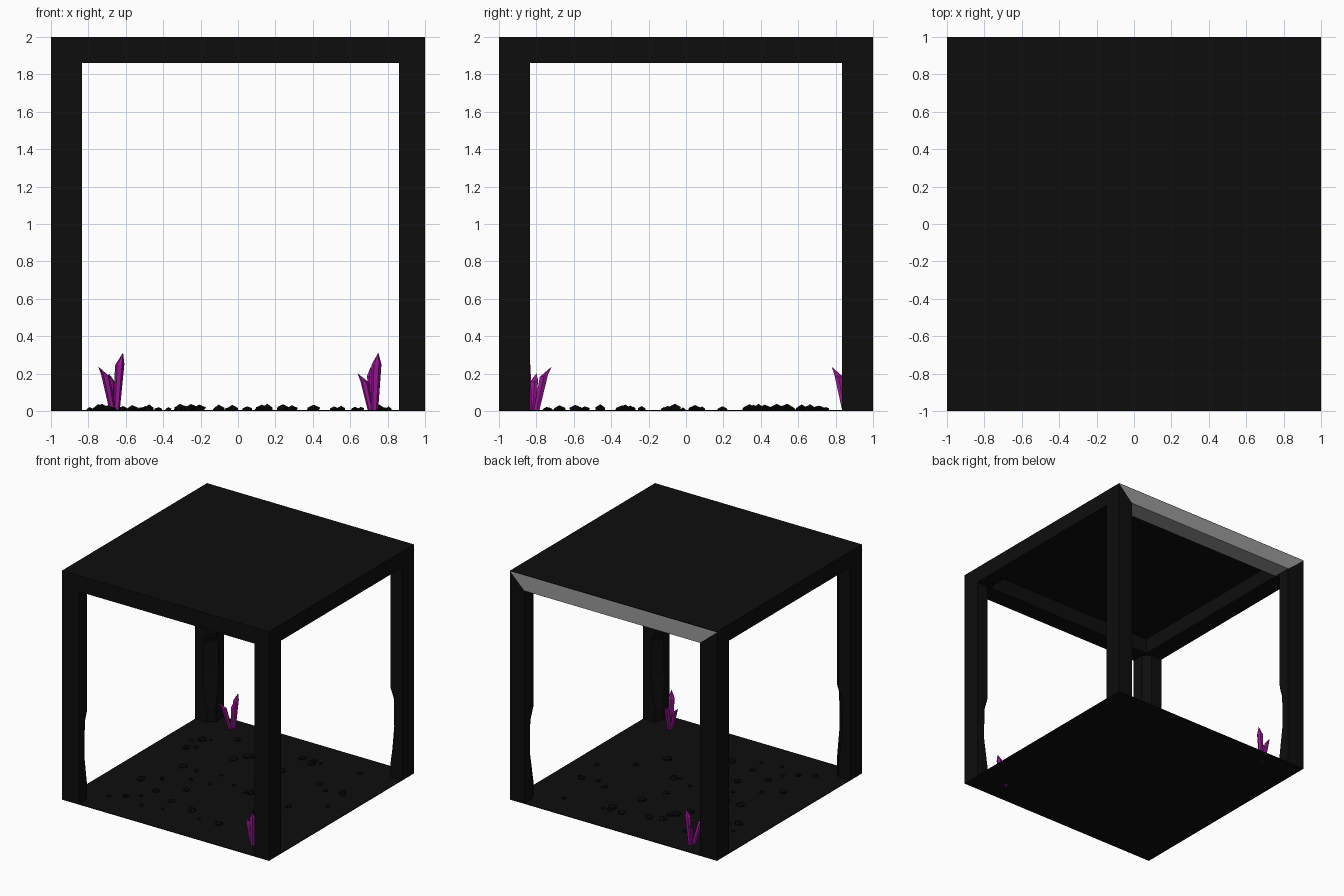
import bpy
import bmesh
import random
from math import cos, sin, tau
from mathutils import Vector

random.seed(7)
cube = bpy.data.objects.get("Cube")
if cube:
    bpy.data.objects.remove(cube, do_unlink=True)


def make_material(name, color):
    m = bpy.data.materials.new(name)
    m.use_nodes = True
    m.diffuse_color = (*color, 1)
    bsdf = m.node_tree.nodes["Principled BSDF"]
    bsdf.inputs["Base Color"].default_value = (*color, 1)
    bsdf.inputs["Roughness"].default_value = 0.8
    return m


black = make_material("frame black", (0.004, 0.004, 0.004))
stone = make_material("stone black", (0.0025, 0.0025, 0.0025))
grey = make_material("beam grey", (0.32, 0.32, 0.32))
purple = make_material("crystal purple", (0.32, 0.008, 0.3))


def finish(bm, name, material):
    bmesh.ops.recalc_face_normals(bm, faces=bm.faces)
    mesh = bpy.data.meshes.new(name)
    bm.to_mesh(mesh)
    bm.free()
    mesh.materials.append(material)
    obj = bpy.data.objects.new(name, mesh)
    bpy.context.collection.objects.link(obj)
    return obj


def add_loft(bm, rings):
    """Skin a stack of equal rings and cap both ends."""
    rows = [[bm.verts.new(p) for p in ring] for ring in rings]
    n = len(rows[0])
    for low, high in zip(rows, rows[1:]):
        for i in range(n):
            j = (i + 1) % n
            bm.faces.new((low[i], low[j], high[j], high[i]))
    bm.faces.new(rows[0])
    bmesh.ops.triangulate(bm, faces=[bm.faces.new(rows[-1])])


def plate(name, bottom, top):
    bm = bmesh.new()
    add_loft(bm, [[(x, y, z) for x, y in ((-1, -1), (1, -1), (1, 1), (-1, 1))]
                  for z in (bottom, top)])
    finish(bm, name, black)


# Floor and roof panels
ROOF = 1.996
LINTEL = 1.86
plate("floor", 0, 0.005)
plate("roof", ROOF, 2)

# Opening limits on each side
INNER_X = {-1: -0.835, 1: 0.86}
INNER_Y = {-1: -0.835, 1: 0.835}

# Corner posts: worn inner corner, mitred top
WEAR = [(0, 0.11), (0.13, 0.11), (0.4, 0.072), (0.7, 0.08), (0.78, 0.11), (LINTEL, 0.11)]
for sx, side in ((-1, "right"), (1, "left")):
    for sy, end in ((-1, "front"), (1, "back")):
        bm = bmesh.new()
        rings = []
        for z, c in WEAR:
            x, y = INNER_X[sx], INNER_Y[sy]
            corner_z = ROOF if z == LINTEL else z
            rings.append([(sx, sy, corner_z), (x, sy, z), (x, sy * (1 - c), z),
                          (sx * (1 - c), y, z), (sx, y, z)])
        add_loft(bm, rings)
        finish(bm, f"{end}_{side}_post", black)


# Mitred top beams
def beam(name, outer, inner, material):
    """outer and inner hold the two ends of the outer and inner edges."""
    bm = bmesh.new()
    points = [(*p, ROOF) for p in outer]
    for p, q in zip(outer, inner):
        # straight below the outer edge, at the end of the opening
        drop = (q[0], p[1]) if outer[0][1] == outer[1][1] else (p[0], q[1])
        points += [(*drop, LINTEL), (*q, LINTEL), (*q, ROOF)]
    for p in points:
        bm.verts.new(p)
    bmesh.ops.convex_hull(bm, input=bm.verts)
    finish(bm, name, material)


def inner_corner(sx, sy):
    return INNER_X[sx], INNER_Y[sy]


BEAMS = [("front_beam", (-1, -1), (1, -1), black), ("back_beam", (-1, 1), (1, 1), grey),
         ("right_beam", (-1, -1), (-1, 1), black), ("left_beam", (1, -1), (1, 1), black)]
for name, a, b, material in BEAMS:
    beam(name, (a, b), (inner_corner(*a), inner_corner(*b)), material)


# Crystal shards: six-sided, widening, with a slanted point
def add_shard(bm, base, tip, radius):
    base, tip = Vector(base), Vector(tip)
    lean = Vector((tip.x - base.x, tip.y - base.y, 0))
    rings = []
    for t, r in ((0, 0.7), (0.8, 1.0), (1, 0.04)):
        center = base.lerp(tip, t)
        if t == 0.8:
            center -= lean * 0.3
        ring = []
        for i in range(6):
            off = Vector((cos(tau * i / 6), sin(tau * i / 6), 0)) * radius * r
            if t == 0.8:
                off.z = off.dot(lean) * 3
            ring.append(center + off)
        rings.append(ring)
    add_loft(bm, rings)


def crystal_cluster(name, x, y, shards):
    bm = bmesh.new()
    for bx, by, dx, dy, height, radius in shards:
        add_shard(bm, (x + bx, y + by, 0), (x + dx, y + dy, height), radius)
    finish(bm, name, purple)


crystal_cluster("back_crystals", -0.66, 0.86, [
    (0.01, 0.01, 0.045, 0.02, 0.31, 0.025),
    (-0.01, -0.01, -0.085, -0.08, 0.235, 0.024),
    (-0.01, 0.02, -0.03, 0.07, 0.2, 0.02)])
crystal_cluster("front_crystals", 0.72, -0.82, [
    (0.01, -0.02, 0.03, -0.05, 0.31, 0.027),
    (0.0, 0.02, -0.01, 0.1, 0.235, 0.025),
    (-0.01, 0.0, -0.08, 0.02, 0.2, 0.022)])

# Low faceted pebbles scattered on the floor
bm = bmesh.new()
for _ in range(48):
    spot = Vector((random.uniform(-0.8, 0.85), random.uniform(-0.78, 0.8), 0.005))
    size = random.uniform(0.015, 0.04)
    made = bmesh.ops.create_icosphere(bm, subdivisions=1, radius=size)
    squash = random.uniform(0.7, 1)
    for v in made["verts"]:
        v.co *= random.uniform(0.85, 1.1)
        v.co.z = max(0, v.co.z * squash)
        v.co += spot
finish(bm, "floor_pebbles", stone)
